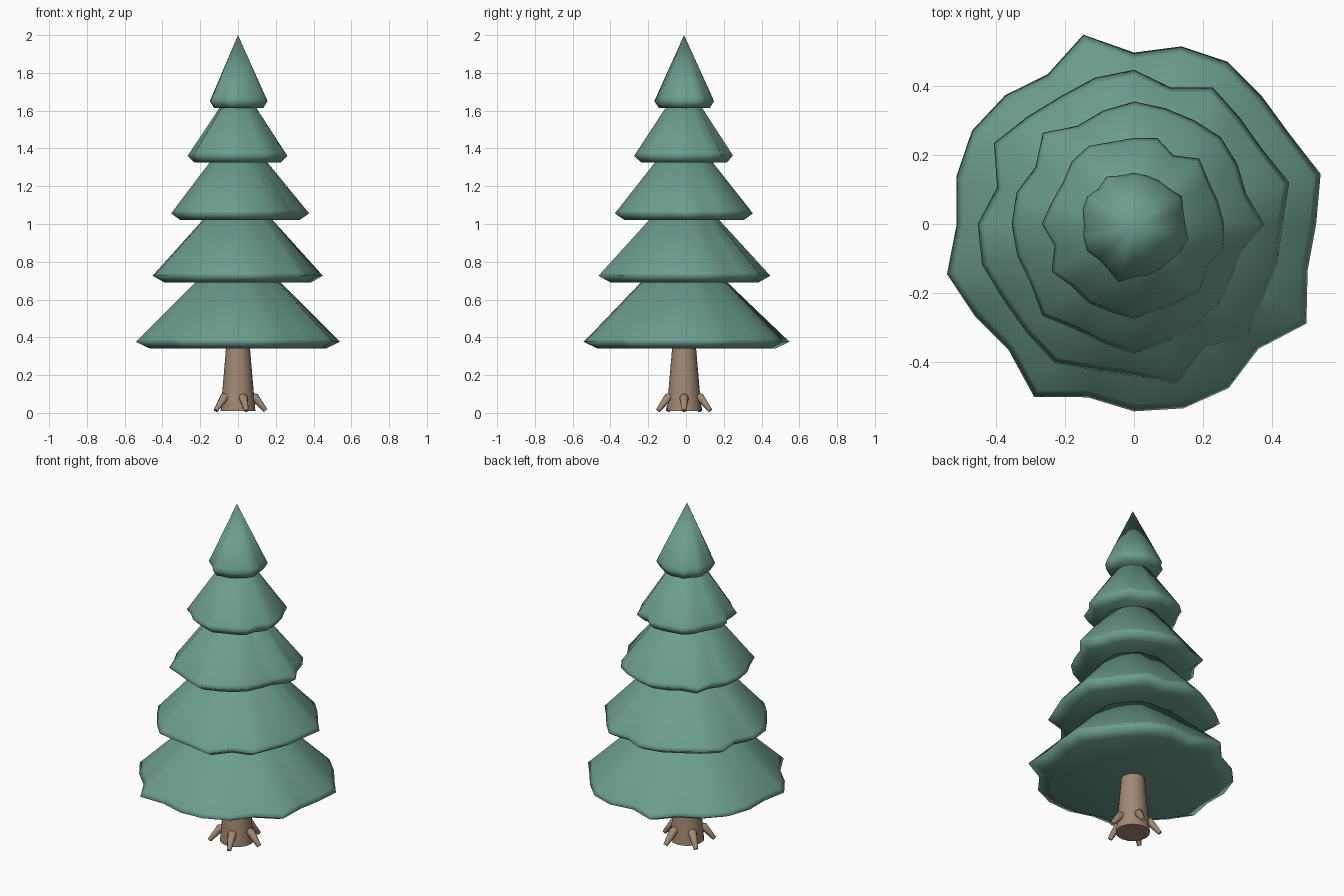
import bpy
import bmesh
from math import sin, cos, tau, radians
from mathutils import Vector

cube = bpy.data.objects.get("Cube")
if cube:
    bpy.data.objects.remove(cube, do_unlink=True)

AXIS_Y = -0.01  # the trunk stands slightly off centre


def make_material(name, colour):
    mat = bpy.data.materials.new(name)
    mat.use_nodes = True
    mat.diffuse_color = colour
    mat.node_tree.nodes["Principled BSDF"].inputs["Base Color"].default_value = colour
    return mat


needle_green = make_material("needle green", (0.15, 0.34, 0.275, 1))
bark_brown = make_material("bark brown", (0.36, 0.25, 0.175, 1))


def loft(name, rings, material, sharp_angle):
    """Skin a list of equal point rings and cap both ends."""
    bm = bmesh.new()
    loops = [[bm.verts.new(p) for p in ring] for ring in rings]
    count = len(loops[0])
    for low, high in zip(loops, loops[1:]):
        for i in range(count):
            j = (i + 1) % count
            bm.faces.new((low[i], low[j], high[j], high[i]))
    bm.faces.new(loops[0])
    bm.faces.new(loops[-1])
    bmesh.ops.remove_doubles(bm, verts=bm.verts, dist=0.0001)
    bmesh.ops.recalc_face_normals(bm, faces=bm.faces)
    mesh = bpy.data.meshes.new(name)
    bm.to_mesh(mesh)
    bm.free()
    mesh.materials.append(material)
    obj = bpy.data.objects.new(name, mesh)
    bpy.context.collection.objects.link(obj)
    bpy.ops.object.select_all(action="DESELECT")
    obj.select_set(True)
    bpy.context.view_layer.objects.active = obj
    bpy.ops.object.shade_smooth_by_angle(angle=radians(sharp_angle))
    return obj


def flat_ring(radii, z, y=0.0):
    """Horizontal ring with one radius per equal angle step."""
    step = tau / len(radii)
    return [Vector((r * cos(i * step), r * sin(i * step) + y, z))
            for i, r in enumerate(radii)]


def make_tier(name, outline, base, top, top_radius):
    """Ragged skirt: flat underside, turned-in lip, cone up to the next tier."""
    rim = [r / 1000 for r in outline]
    lip_z = base + 0.036
    under = [r * 0.86 for r in rim]
    mean = sum(rim) / len(rim)
    # the ragged edge fades out towards the top
    crown = [top_radius * (0.6 + 0.4 * r / mean) for r in rim]
    near_rim = [r + (c - r) * 0.06 for r, c in zip(rim, crown)]
    near_z = lip_z + (top - lip_z) * 0.06
    rings = [flat_ring(under, base), flat_ring(rim, lip_z),
             flat_ring(near_rim, near_z), flat_ring(crown, top, AXIS_Y)]
    return loft(name, rings, needle_green, 180)


# Foliage tiers, rim radii in thousandths, anticlockwise from the left side
make_tier("bottom_tier", [
    527, 559, 520, 523, 542, 532, 496, 567, 500, 527, 541, 532,
    513, 560, 532, 514, 578, 519, 542, 552, 548, 510, 576, 520], 0.34, 0.73, 0.19)
make_tier("lower_tier", [
    430, 465, 430, 434, 456, 409, 446, 438, 426, 438, 468, 410,
    452, 455, 437, 442, 463, 438, 440, 480, 417, 463, 430, 430], 0.69, 1.06, 0.15)
make_tier("middle_tier", [
    377, 336, 346, 355, 347, 347, 354, 340, 328, 373, 329, 352,
    354, 350, 345, 375, 350, 356, 377, 356, 348, 340, 323, 319], 1.02, 1.365, 0.12)
make_tier("upper_tier", [
    261, 252, 249, 267, 229, 258, 249, 246, 261, 255, 238, 246,
    267, 238, 275, 255, 264, 264, 275, 258, 261, 270, 246, 267], 1.325, 1.655, 0.07)
make_tier("top_tier", [
    148, 148, 160, 145, 145, 145, 148, 145, 159, 145, 157, 154,
    145, 151, 157, 145, 151, 174, 154, 154, 151, 151, 157, 162], 1.615, 2.0, 0.0)

# Trunk
loft("trunk", [flat_ring([r] * 16, z, AXIS_Y)
               for r, z in ((0.092, 0.01), (0.062, 0.36))], bark_brown, 40)

# Roots: tapered tubes that leave the trunk and bend down to the ground
ROOT_PATH = ((0.04, 0.088, 0.018), (0.092, 0.08, 0.024), (0.146, 0.012, 0.012))
for n in range(5):
    angle = n * tau / 5
    out = Vector((cos(angle), sin(angle), 0))
    side = Vector((-sin(angle), cos(angle), 0))
    rings = []
    for k, (reach, z, r) in enumerate(ROOT_PATH):
        tilt = radians((10, 30, 52)[k])
        across = out * sin(tilt) + Vector((0, 0, cos(tilt)))
        centre = out * reach + Vector((0, AXIS_Y, z))
        rings.append([centre + side * r * cos(t * tau / 8) + across * r * sin(t * tau / 8)
                      for t in range(8)])
    loft(f"root_{n + 1}", rings, bark_brown, 50)
